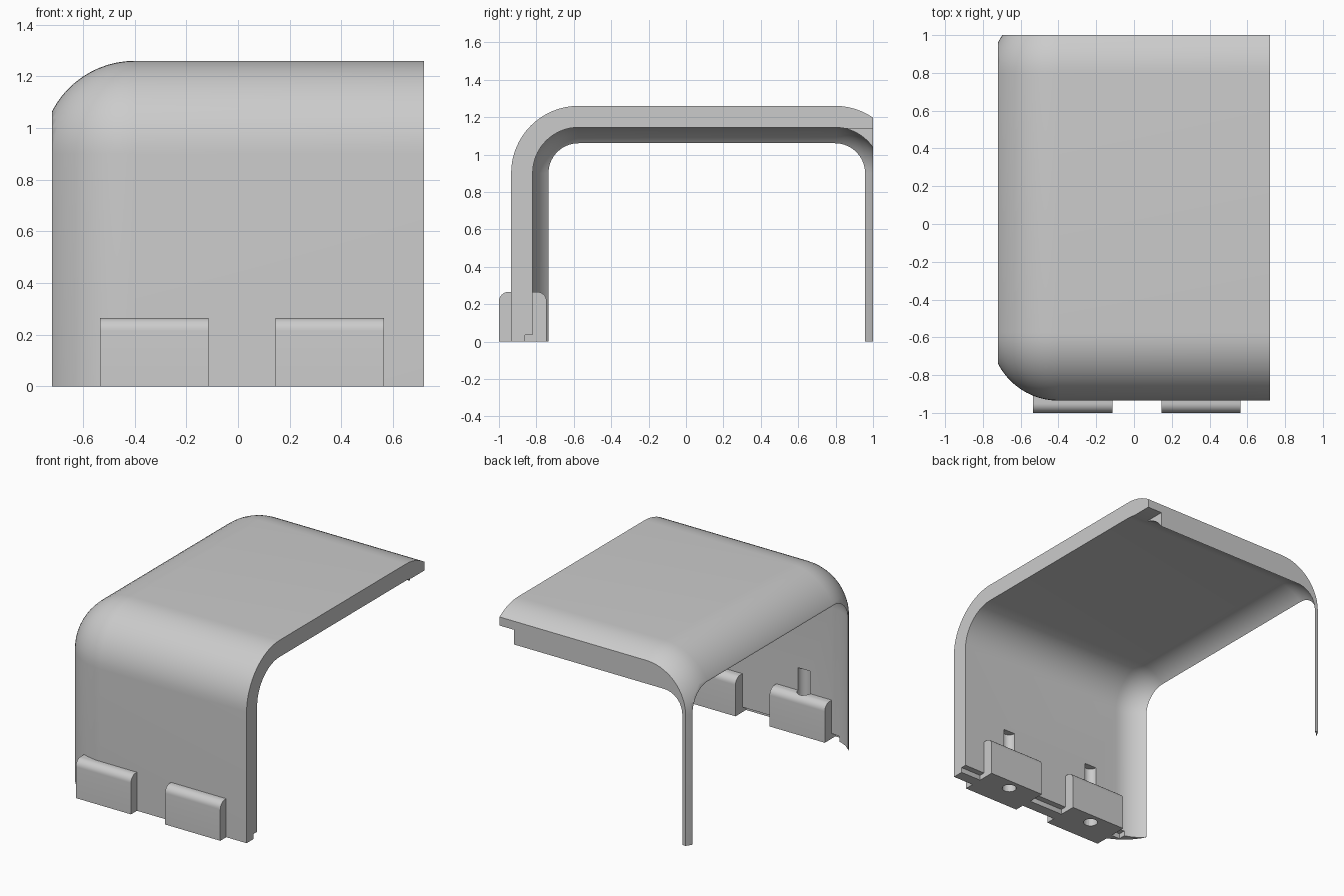
import bpy, bmesh, math
from mathutils import Matrix, Vector

if "Cube" in bpy.data.objects:
    bpy.data.objects.remove(bpy.data.objects["Cube"], do_unlink=True)

grey = bpy.data.materials.new("plain_grey")
grey.use_nodes = True
grey.diffuse_color = (0.6, 0.6, 0.6, 1)
grey.node_tree.nodes["Principled BSDF"].inputs["Base Color"].default_value = (0.6, 0.6, 0.6, 1)


def finish(name, bm):
    mesh = bpy.data.meshes.new(name)
    bm.to_mesh(mesh)
    bm.free()
    mesh.materials.append(grey)
    obj = bpy.data.objects.new(name, mesh)
    bpy.context.collection.objects.link(obj)
    return obj


def box(name, low, high, radius=0, segments=16, pick=lambda e: True):
    """Box between two corners, with the picked edges rounded."""
    low, high = Vector(low), Vector(high)
    bm = bmesh.new()
    size = Matrix.Diagonal((*(high - low), 1))
    bmesh.ops.create_cube(bm, size=1, matrix=Matrix.Translation((low + high) / 2) @ size)
    if radius:
        edges = [e for e in bm.edges if pick(e)]
        bmesh.ops.bevel(bm, geom=edges, offset=radius, segments=segments,
                        profile=0.5, affect='EDGES')
    return finish(name, bm)


def peg(name, x, y, bottom, top, radius):
    bm = bmesh.new()
    bmesh.ops.create_cone(bm, cap_ends=True, segments=24, radius1=radius, radius2=radius,
                          depth=top - bottom,
                          matrix=Matrix.Translation((x, y, (top + bottom) / 2)))
    return finish(name, bm)


def boolean(obj, cutter, operation='DIFFERENCE'):
    cutter.hide_render = True
    mod = obj.modifiers.new("cut", 'BOOLEAN')
    mod.operation, mod.object, mod.solver = operation, cutter, 'EXACT'
    bpy.context.view_layer.objects.active = obj
    bpy.ops.object.modifier_apply(modifier=mod.name)


def discard(obj):
    bpy.data.objects.remove(obj, do_unlink=True)


def smooth(obj):
    bpy.ops.object.select_all(action='DESELECT')
    obj.select_set(True)
    bpy.context.view_layer.objects.active = obj
    bpy.ops.object.shade_smooth_by_angle(angle=math.radians(30))


# Curved cover: rounded outer body, trimmed, then hollowed
cover = box("corner_cover", (-0.76, -0.935, -1), (1.5, 1.157, 1.26), 0.36)
trim = box("trim", (-0.72, -1.5, 0), (0.72, 1, 2))
boolean(cover, trim, 'INTERSECT')
hollow = box("hollow", (-0.78, -0.82, -1), (1.9, 1.042, 1.145), 0.245)
boolean(cover, hollow)

# Notch in the rear lip and groove along the bottom inner edge
notch = box("notch", (0.61, 0.8, 0.5), (0.8, 1.1, 1.138))
groove = box("groove", (-0.6, -0.86, -0.1), (0.8, -0.78, 0.035))
for cutter in (notch, groove):
    boolean(cover, cutter)
for cutter in (trim, hollow, notch, groove):
    discard(cutter)


def top_long_edge(edge):
    a, b = (v.co for v in edge.verts)
    return min(a.z, b.z) > 0.2 and abs(a.y - b.y) < 0.001


# Clip blocks through the front wall, each with a round socket
for name, x in (("clip_block_right", -0.325), ("clip_block_left", 0.355)):
    block = box(name, (x - 0.21, -1, 0), (x + 0.21, -0.745, 0.265), 0.05, 8, top_long_edge)
    socket = peg("socket", x, -0.82, -0.1, 0.42, 0.045)
    boolean(block, socket)
    boolean(cover, socket)
    discard(socket)
    smooth(block)

smooth(cover)
